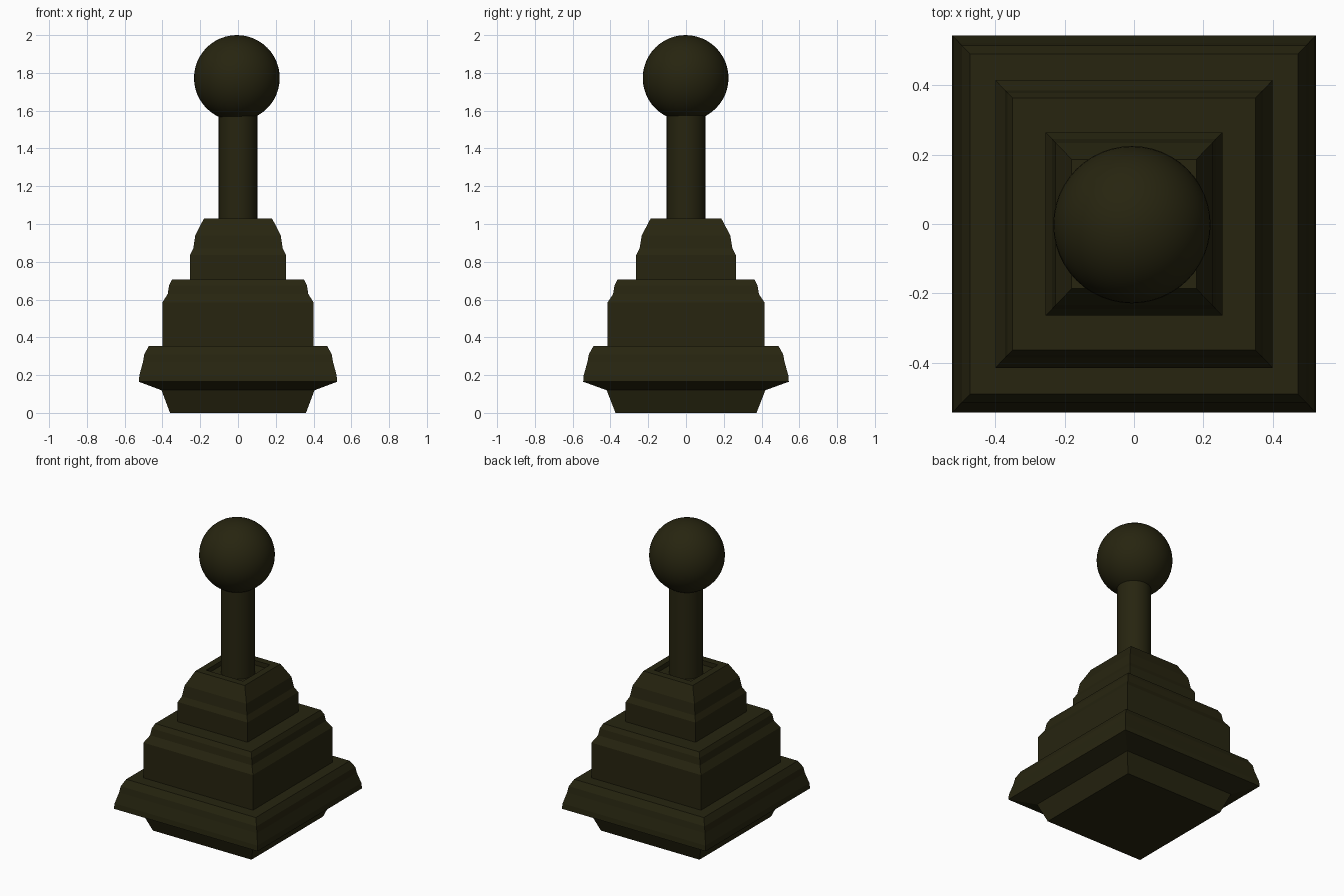
import bpy, bmesh, math

cube = bpy.data.objects.get("Cube")
if cube:
    bpy.data.objects.remove(cube, do_unlink=True)

DEPTH = 1.037  # the base is slightly deeper than it is wide

olive = bpy.data.materials.new("dark olive")
olive.use_nodes = True
colour = (0.020, 0.018, 0.005, 1)
olive.diffuse_color = colour
olive.node_tree.nodes["Principled BSDF"].inputs["Base Color"].default_value = colour


def tier(name, profile):
    """Rectangular moulding swept through (half width, height) points."""
    bm = bmesh.new()
    corners = ((-1, -1), (1, -1), (1, 1), (-1, 1))
    rings = [[bm.verts.new((sx * w, sy * w * DEPTH, z)) for sx, sy in corners]
             for w, z in profile]
    for low, high in zip(rings, rings[1:]):
        for i in range(4):
            j = (i + 1) % 4
            bm.faces.new((low[i], low[j], high[j], high[i]))
    bm.faces.new(rings[0][::-1])
    bm.faces.new(rings[-1])
    mesh = bpy.data.meshes.new(name)
    bm.to_mesh(mesh)
    bm.free()
    mesh.materials.append(olive)
    obj = bpy.data.objects.new(name, mesh)
    bpy.context.collection.objects.link(obj)
    return obj


# Stepped base
tier("lower_base", [(0.36, 0), (0.405, 0.12), (0.525, 0.165), (0.522, 0.2),
                    (0.503, 0.27), (0.496, 0.31), (0.473, 0.353)])
tier("middle_base", [(0.4, 0.35), (0.4, 0.585), (0.372, 0.63),
                     (0.365, 0.675), (0.35, 0.705)])
# Upper tier ends in a shallow socket around the shaft
tier("upper_base", [(0.255, 0.7), (0.255, 0.835), (0.237, 0.87), (0.226, 0.94),
                    (0.18, 1.03), (0.135, 1.03), (0.135, 1.0)])

# Shaft
bpy.ops.mesh.primitive_cylinder_add(vertices=48, radius=0.102, depth=0.66,
                                    location=(0, 0, 1.28))
shaft = bpy.context.object
shaft.name = "shaft"

# Ball knob
bpy.ops.mesh.primitive_uv_sphere_add(segments=48, ring_count=24, radius=0.227,
                                     location=(-0.006, -0.002, 1.773))
knob = bpy.context.object
knob.name = "ball_knob"

for part in (shaft, knob):
    part.data.materials.append(olive)
    bpy.ops.object.select_all(action='DESELECT')
    part.select_set(True)
    bpy.context.view_layer.objects.active = part
    bpy.ops.object.shade_smooth_by_angle(angle=math.radians(40))
